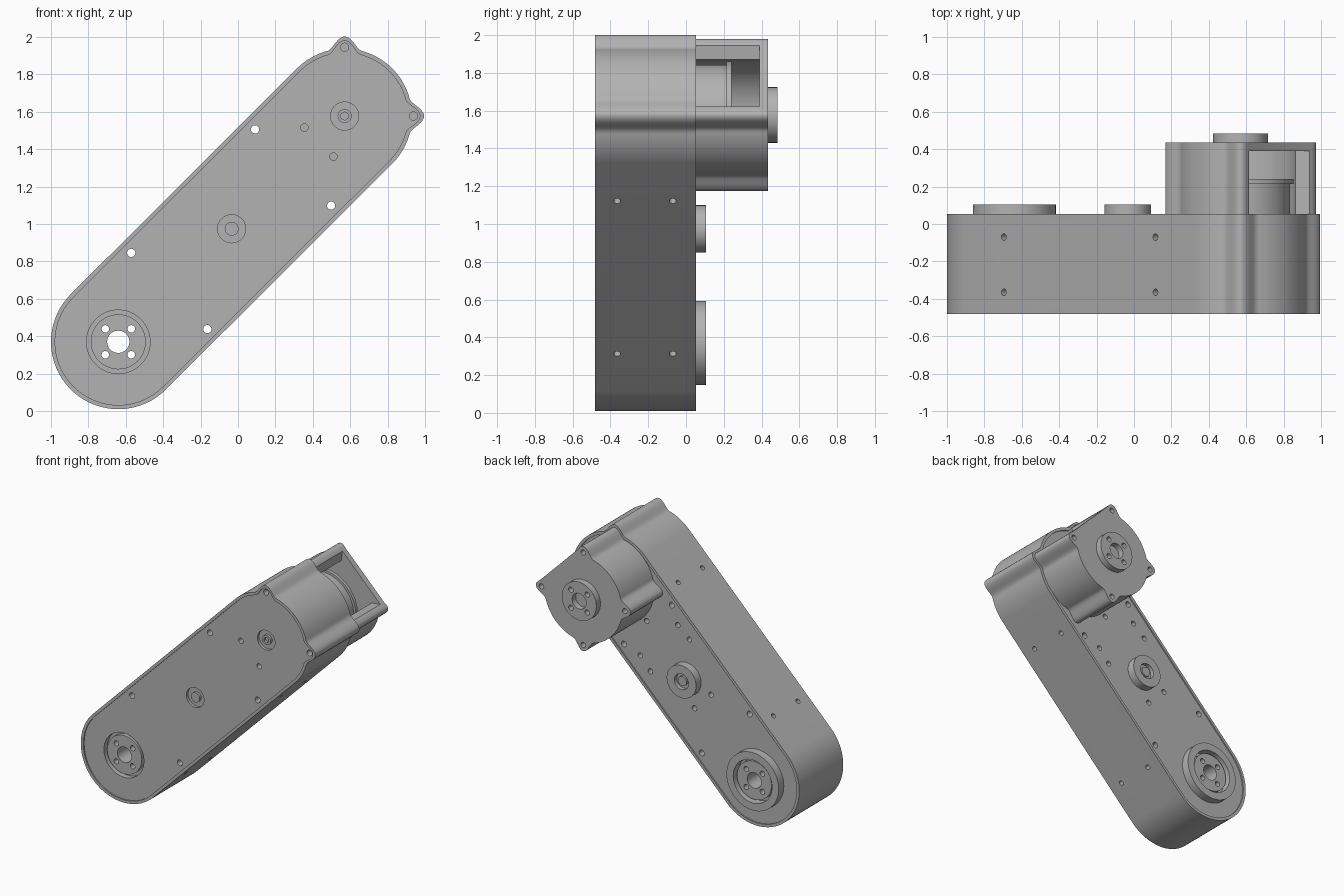
import bpy, bmesh, math
from mathutils import Vector, Matrix

if "Cube" in bpy.data.objects:
    bpy.data.objects.remove(bpy.data.objects["Cube"])

grey = bpy.data.materials.new("plain grey")
grey.use_nodes = True
COLOUR = (0.45, 0.45, 0.45, 1)
grey.diffuse_color = COLOUR
grey.node_tree.nodes["Principled BSDF"].inputs["Base Color"].default_value = COLOUR

LOW = Vector((-0.64, 0, 0.37))       # output hub centre
MOTOR = Vector((0.57, 0, 1.577))     # motor centre
U = (MOTOR - LOW).normalized()       # along the arm
V = Vector((-U.z, 0, U.x))           # across the arm
MID = LOW + U * 0.856                # idler centre
Y = Vector((0, 1, 0))


def make(name, bm):
    bmesh.ops.recalc_face_normals(bm, faces=bm.faces)
    mesh = bpy.data.meshes.new(name)
    bm.to_mesh(mesh)
    bm.free()
    mesh.materials.append(grey)
    ob = bpy.data.objects.new(name, mesh)
    bpy.context.collection.objects.link(ob)
    return ob


def rod(name, a, b, r, n=48):
    bm = bmesh.new()
    d = b - a
    m = Matrix.Translation((a + b) / 2) @ d.to_track_quat('Z', 'Y').to_matrix().to_4x4()
    bmesh.ops.create_cone(bm, cap_ends=True, segments=n, radius1=r, radius2=r,
                          depth=d.length, matrix=m)
    return make(name, bm)


def disc(name, c, y0, y1, r, n=48):
    return rod(name, c + Y * y0, c + Y * y1, r, n)


def prism(name, pts, y0, y1):
    bm = bmesh.new()
    bottom = [bm.verts.new(p + Y * y0) for p in pts]
    top = [bm.verts.new(p + Y * y1) for p in pts]
    bm.faces.new(bottom)
    bm.faces.new(top)
    for i in range(len(pts)):
        bm.faces.new((bottom[i - 1], bottom[i], top[i], top[i - 1]))
    return make(name, bm)


def cut(ob, cutters):
    for c in cutters:
        mod = ob.modifiers.new("cut", 'BOOLEAN')
        mod.operation = 'DIFFERENCE'
        mod.solver = 'EXACT'
        mod.object = c
        bpy.context.view_layer.objects.active = ob
        bpy.ops.object.modifier_apply(modifier=mod.name)
        bpy.data.objects.remove(c)


def polar(c, deg, r):
    a = math.radians(deg)
    return c + Vector((math.cos(a), 0, math.sin(a))) * r


def lugged(deg, r, lug):
    # radius with a rounded screw lug at every quarter turn
    d = abs((deg + 45) % 90 - 45)
    return r + lug * (0.5 + 0.5 * math.cos(math.pi * min(d / 15, 1)))


def arm_outline(inset=0):
    r = 0.36 - inset
    end = [polar(MOTOR, a, lugged(a, r, 0.065)) for a in range(-45, 136, 2)]
    return end + [polar(LOW, a, r) for a in range(135, 316, 5)]


def hole(c, y0, y1, r=0.02):
    return disc("hole", c, y0, y1, r, 20)


def at(u, v):
    return LOW + U * u + V * v


def hub_holes(c, y0, y1):
    return [hole(c, y0, y1, 0.06)] + [hole(polar(c, a, 0.098), y0, y1)
                                      for a in (45, 135, 225, 315)]


# arm body with recessed front and back covers
arm = prism("arm_body", arm_outline(), -0.482, 0.053)
cut(arm, [prism("recess", arm_outline(0.022), y, y + 0.1) for y in (-0.572, 0.043)])

# cover pockets around the hubs
cut(arm, [disc("pocket", LOW, -0.6, -0.43, 0.17),
          disc("pocket", MID, -0.6, -0.45, 0.075),
          disc("pocket", MOTOR, -0.6, -0.45, 0.075)])

# through holes and blind screw holes
cut(arm, hub_holes(LOW, -0.7, 0.4))
screws = [at(u, s * 0.288) for u in (0.385, 1.32) for s in (-1, 1)]
screws += [polar(MOTOR, a, 0.368) for a in (0, 90)]
cut(arm, [hole(p, -0.7, 0.4, 0.022) for p in screws])
cut(arm, [hole(at(u, v * s), -0.05, 0.2) for u, v in ((0.66, 0.1), (1.055, 0.235), (1.185, 0.225))
          for s in (-1, 1)] + [hole(at(1.345, 0.01), -0.05, 0.2)])
cut(arm, [hole(Vector(p), -0.6, -0.4) for p in ((0.355, 0, 1.515), (0.51, 0, 1.36))])
for u in (0.28, 1.425):
    for y in (-0.365, -0.07):
        for s in (-1, 1):
            cut(arm, [rod("hole", at(u, s * 0.3) + Y * y, at(u, s * 0.45) + Y * y, 0.018, 16)])

# output hub and its rear bearing ring
hub = disc("output_hub", LOW, -0.465, 0.085, 0.147)
cut(hub, hub_holes(LOW, -0.7, 0.4))
ring = disc("output_bearing_ring", LOW, 0.0, 0.105, 0.222, 64)
cut(ring, [disc("bore", LOW, -0.2, 0.3, 0.165)])

# idler shaft and boss
boss = disc("idler_boss", MID, 0.0, 0.105, 0.125)
cut(boss, [disc("bore", MID, 0.075, 0.3, 0.06)])
disc("idler_shaft", MID, -0.47, 0.095, 0.037, 32)

# motor shaft end on the front
shaft = disc("motor_shaft", MOTOR, -0.47, -0.3, 0.037, 32)
cut(shaft, [disc("socket", MOTOR, -0.6, -0.43, 0.022, 6)])

# motor housing: open wall with lug columns, and back plate
sweep = [83 + i * 2 for i in range(143)]
outer = [polar(MOTOR, a, lugged(a, 0.33, 0.073)) for a in sweep]
inner = [polar(MOTOR, a, 0.295) for a in reversed(sweep)]
wall = prism("motor_housing_wall", outer + inner, 0.03, 0.392)
plate = prism("motor_back_plate", outer, 0.39, 0.435)
cut(plate, [hole(polar(MOTOR, a, 0.355), 0.3, 0.6) for a in (0, 90, 180, 270)])

# motor inside the housing
disc("motor_stator", MOTOR, 0.03, 0.215, 0.265, 64)
disc("motor_rotor_rim", MOTOR, 0.215, 0.24, 0.283, 64)

# motor output hub on the back
motor_hub = disc("motor_hub", MOTOR, 0.42, 0.485, 0.147)
cut(motor_hub, hub_holes(MOTOR, 0.44, 0.7))

# smooth round walls, sharp edges
for ob in bpy.context.scene.objects:
    if ob.type == 'MESH':
        bpy.ops.object.select_all(action='DESELECT')
        ob.select_set(True)
        bpy.context.view_layer.objects.active = ob
        bpy.ops.object.shade_smooth_by_angle(angle=math.radians(30))
